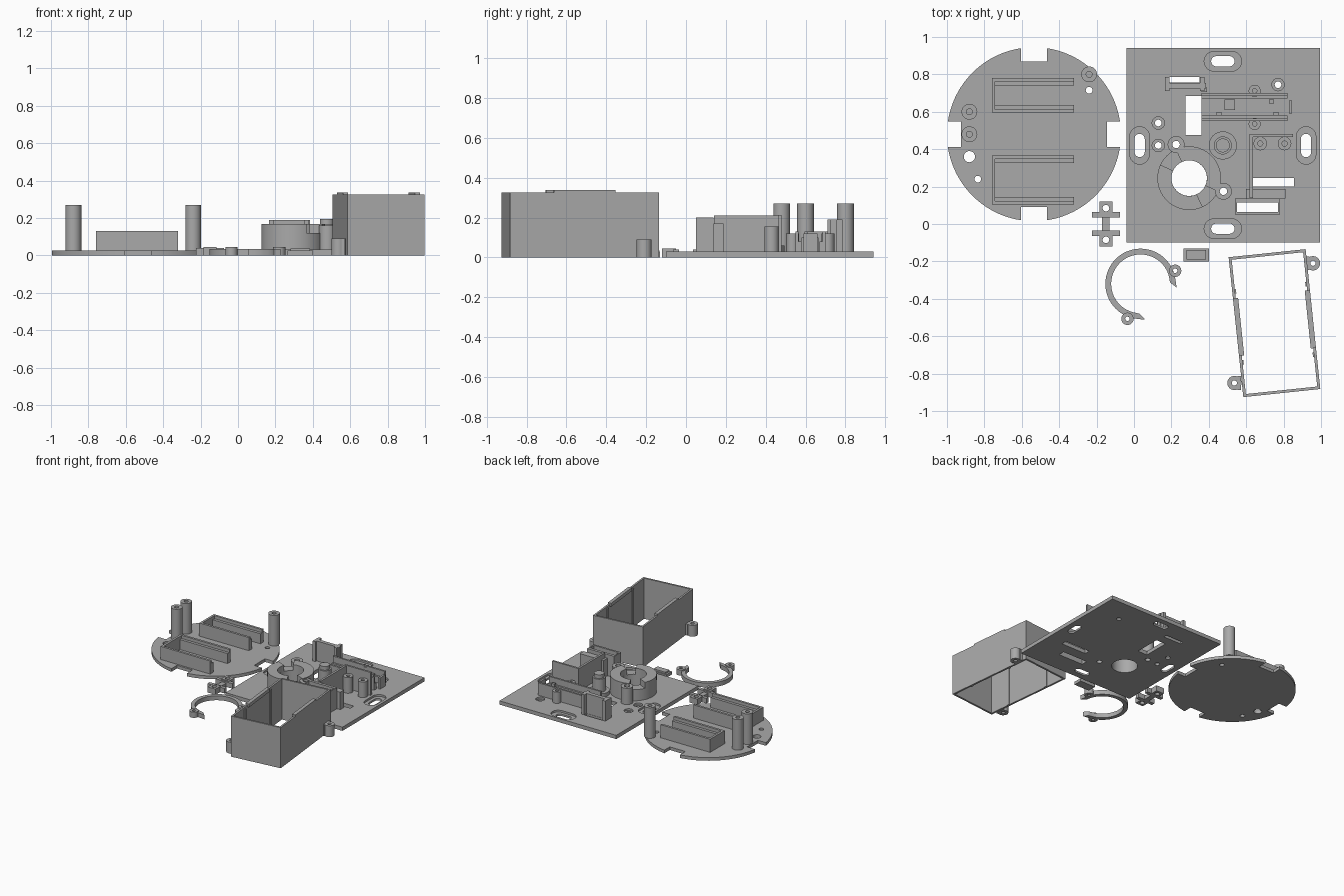
import bpy, bmesh
from math import sin, cos, pi, radians, asin

cube = bpy.data.objects.get("Cube")
if cube:
    bpy.data.objects.remove(cube)

grey = bpy.data.materials.new("plain_grey")
grey.use_nodes = True
COLOR = (0.4, 0.4, 0.4, 1)
grey.diffuse_color = COLOR
grey.node_tree.nodes["Principled BSDF"].inputs["Base Color"].default_value = COLOR


# Outline helpers
def rect(x0, x1, y0, y1):
    return [(x0, y0), (x1, y0), (x1, y1), (x0, y1)]


def arc(x, y, r, a0, a1, n=24):
    angles = [radians(a0 + (a1 - a0) * i / n) for i in range(n + 1)]
    return [(x + r * cos(a), y + r * sin(a)) for a in angles]


def circle(x, y, r, n=32):
    return arc(x, y, r, 0, 360, n)[:-1]


def slot(x, y, length, width, upright=False):
    r, h = width / 2, (length - width) / 2
    if upright:
        return arc(x, y + h, r, 0, 180, 12) + arc(x, y - h, r, 180, 360, 12)
    return arc(x + h, y, r, -90, 90, 12) + arc(x - h, y, r, 90, 270, 12)


def sector(x, y, r0, r1, a0, a1):
    return arc(x, y, r1, a0, a1, 40) + arc(x, y, r0, a1, a0, 40)


# Extrudes closed outlines; inner outlines become holes
def prism(name, loops, z0, z1, at=(0, 0), turn=0):
    curve = bpy.data.curves.new(name, "CURVE")
    curve.dimensions = "2D"
    curve.fill_mode = "BOTH"
    curve.extrude = (z1 - z0) / 2
    for loop in loops:
        spline = curve.splines.new("POLY")
        spline.points.add(len(loop) - 1)
        for point, (x, y) in zip(spline.points, loop):
            point.co = (x, y, 0, 1)
        spline.use_cyclic_u = True
    temp = bpy.data.objects.new(name + "_outline", curve)
    bpy.context.collection.objects.link(temp)
    graph = bpy.context.evaluated_depsgraph_get()
    mesh = bpy.data.meshes.new_from_object(temp.evaluated_get(graph))
    bpy.data.objects.remove(temp)
    bm = bmesh.new()
    bm.from_mesh(mesh)
    bmesh.ops.remove_doubles(bm, verts=bm.verts, dist=0.0001)
    bmesh.ops.recalc_face_normals(bm, faces=bm.faces)
    bm.to_mesh(mesh)
    bm.free()
    mesh.shade_smooth()
    mesh.set_sharp_from_angle(angle=radians(30))
    mesh.materials.clear()
    mesh.materials.append(grey)
    obj = bpy.data.objects.new(name, mesh)
    obj.location = (*at, (z0 + z1) / 2)
    obj.rotation_euler.z = turn
    bpy.context.collection.objects.link(obj)
    return obj


def box(name, x0, x1, y0, y1, z0, z1, **kw):
    return prism(name, [rect(x0, x1, y0, y1)], z0, z1, **kw)


def post(name, x, y, r, hole, z0, z1):
    return prism(name, [circle(x, y, r), circle(x, y, hole, 16)], z0, z1)


# Square base plate: lower layer has small openings, upper layer the recesses
T = 0.03
slots = [(0.475, 0.87, False), (0.475, -0.025, False), (0.03, 0.42, True), (0.92, 0.42, True)]
screws = [(0.13, 0.54), (0.13, 0.42), (0.77, 0.745)]
lugs = [(0.225, 0.425), (0.478, 0.175)]
shared = [rect(-0.04, 0.995, -0.1, 0.94), rect(0.275, 0.36, 0.475, 0.685),
          rect(0.635, 0.855, 0.2, 0.245), rect(0.55, 0.77, 0.065, 0.115),
          rect(0.19, 0.35, 0.757, 0.785), circle(0.295, 0.245, 0.095)]
shared += [circle(x, y, 0.02, 16) for x, y in lugs]
prism("base_plate_lower", shared + [slot(x, y, 0.125, 0.055, u) for x, y, u in slots]
      + [circle(x, y, 0.018, 16) for x, y in screws], 0, T / 2)
prism("base_plate_upper", shared + [slot(x, y, 0.2, 0.105, u) for x, y, u in slots]
      + [circle(x, y, 0.033, 24) for x, y in screws], T / 2, T)

# Round collar with two notches and screw lugs
CX, CY = 0.295, 0.245
prism("collar", [circle(CX, CY, 0.17, 48), circle(CX, CY, 0.095)], T, 0.12)
for a in (-25, 155):
    prism("collar_rim", [sector(CX, CY, 0.095, 0.17, a, a + 140)], 0.12, 0.168)
for x, y in lugs:
    post("collar_lug", x, y, 0.045, 0.02, T, 0.16)

# Stepped pivot
for r, z0, z1 in ((0.075, T, 0.06), (0.048, 0.06, 0.165), (0.037, 0.165, 0.195)):
    prism("pivot", [circle(0.475, 0.42, r)], z0, z1)

# Corner walls with posts
box("holder_side_wall", 0.618, 0.635, 0.14, 0.48, T, 0.21)
box("holder_back_wall", 0.618, 0.85, 0.465, 0.48, T, 0.213)
for x in (0.675, 0.805):
    post("holder_post", x, 0.43, 0.036, 0.014, T, 0.155)
prism("slot_frame", [rect(0.54, 0.78, 0.05, 0.137), rect(0.55, 0.77, 0.065, 0.115)], T, 0.2)
box("slot_frame_back", 0.6, 0.81, 0.137, 0.187, T, 0.17)

# Rail channel
for y, inner in ((0.55, 0.565), (0.685, 0.67)):
    box("rail_wall", 0.36, 0.82, y, y + 0.015, T, 0.13)
    box("rail_ledge", 0.36, 0.82, inner, inner + 0.015, T, 0.08)
for y in (0.535, 0.712):
    post("rail_boss", 0.645, y, 0.032, 0.012, T, 0.12)
box("rail_stop", 0.828, 0.845, 0.59, 0.66, T, 0.12)
box("rail_block", 0.485, 0.54, 0.61, 0.665, T, 0.06)
for x, y in ((0.455, 0.59), (0.76, 0.59), (0.735, 0.655)):
    box("rail_peg", x - 0.013, x + 0.013, y - 0.01, y + 0.01, T, 0.1)

# Upright sensor bracket
box("bracket_back", 0.17, 0.385, 0.725, 0.755, T, 0.19)
for x in (0.165, 0.352):
    box("bracket_arm", x, x + 0.025, 0.71, 0.785, T, 0.19)
box("bracket_foot", 0.36, 0.39, 0.705, 0.73, T, 0.1)

# Round plate with four edge notches
DX, DY, R, HALF, DEEP = -0.535, 0.48, 0.465, 0.069, 0.39
edge = []
gap = asin(HALF / R) * 180 / pi
for k in range(4):
    a = k * pi / 2
    for s in (-HALF, HALF):
        edge.append((DX + DEEP * cos(a) - s * sin(a), DY + DEEP * sin(a) + s * cos(a)))
    edge += arc(DX, DY, R, 90 * k + gap, 90 * k + 90 - gap)
prism("round_plate", [edge] + [circle(x, y, r, 20) for x, y, r in (
    (-0.88, 0.36, 0.03), (-0.835, 0.24, 0.018), (-0.24, 0.715, 0.018))], 0, 0.025)
for x, y in ((-0.88, 0.6), (-0.88, 0.48), (-0.24, 0.8)):
    post("standoff", x, y, 0.042, 0.016, 0.025, 0.27)

# Two battery trays
for y0, y1 in ((0.595, 0.78), (0.105, 0.365)):
    for y, side in ((y0, 1), (y1, -1)):
        box("tray_wall", -0.76, -0.32, *sorted((y, y + side * 0.018)), 0.025, 0.13)
        box("tray_ledge", -0.745, -0.32, *sorted((y + side * 0.018, y + side * 0.04)), 0.025, 0.105)
    box("tray_end", -0.76, -0.742, y0, y1, 0.025, 0.13)

# Small loose clamp
box("clamp_bar", -0.17, -0.13, -0.04, 0.04, 0, 0.03)
for s in (-1, 1):
    y = s * 0.085
    prism("clamp_pad", [rect(-0.185, -0.115, y - 0.035, y + 0.035), circle(-0.15, y, 0.018, 16)], 0, 0.045)
    box("clamp_flange", -0.225, -0.075, s * 0.05 - 0.014, s * 0.05 + 0.014, 0, 0.04)

# Open retaining ring with ears
RX, RY = 0.035, -0.32
ring = arc(RX, RY, 0.188, 8, 262, 48) + [(0.06, -0.512), (0.03, -0.48)] \
    + arc(RX, RY, 0.157, 262, 8, 48) + [(0.192, -0.312), (0.228, -0.34)]
prism("open_ring", [ring], 0, 0.035)
for x, y in ((0.22, -0.25), (-0.035, -0.507)):
    post("open_ring_ear", x, y, 0.033, 0.012, 0, 0.045)

# Small loose block
box("small_block", 0.265, 0.4, -0.2, -0.13, 0, 0.025)
box("small_block_top", 0.28, 0.385, -0.19, -0.14, 0.025, 0.037)

# Tall open housing, slightly turned
turn = radians(6)
spot = dict(at=(0.751, -0.53), turn=turn)
W, L = 0.207, 0.376
prism("housing", [rect(-W, W, -L, L), rect(0.015 - W, W - 0.015, 0.015 - L, L - 0.015)], 0, 0.325, **spot)
for s in (-1, 1):
    box("housing_tab", *sorted((s * W, s * (W - 0.028))), -0.155, 0.155, 0.31, 0.337, **spot)
    for y in (-0.19, 0.19):
        box("housing_rib", *sorted((s * (W - 0.014), s * (W - 0.021))), y - 0.012, y + 0.012, 0, 0.31, **spot)
for x, y in ((0.957, -0.21), (0.537, -0.85)):
    post("housing_lug", x, y, 0.038, 0.014, 0, 0.09)
    side = 0.035 if x < 0.75 else -0.035
    box("housing_lug_web", *sorted((x + side * 0.5, x + side)), y - 0.037, y + 0.037, 0, 0.09)
